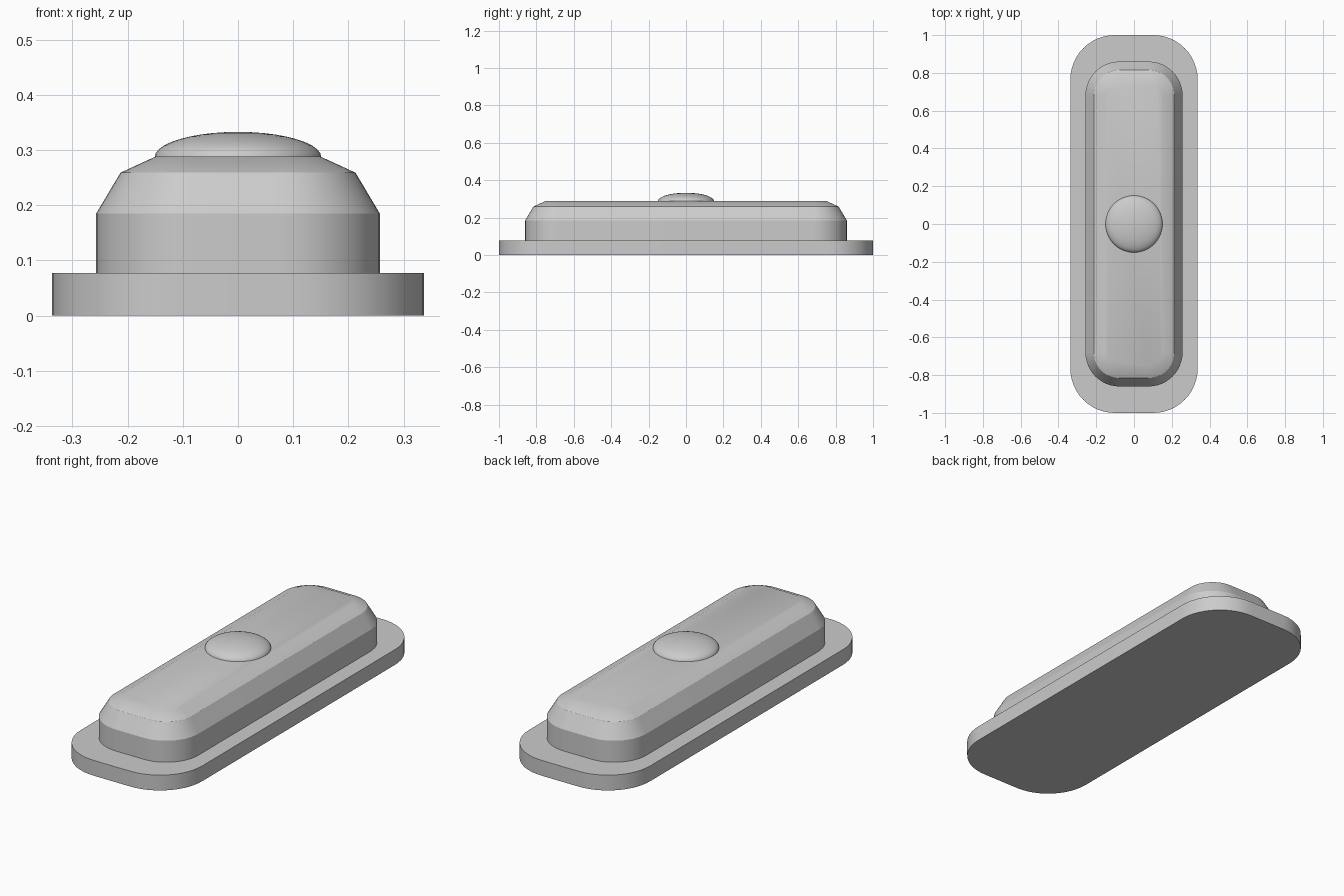
import bpy, bmesh, math

cube = bpy.data.objects.get("Cube")
if cube:
    bpy.data.objects.remove(cube, do_unlink=True)

grey = bpy.data.materials.new("plain grey")
grey.use_nodes = True
colour = (0.6, 0.6, 0.6, 1)
grey.diffuse_color = colour
grey.node_tree.nodes["Principled BSDF"].inputs["Base Color"].default_value = colour


def finish(name, bm):
    """Turn a bmesh into a smooth-shaded grey object."""
    bmesh.ops.recalc_face_normals(bm, faces=bm.faces)
    mesh = bpy.data.meshes.new(name)
    bm.to_mesh(mesh)
    bm.free()
    mesh.materials.append(grey)
    obj = bpy.data.objects.new(name, mesh)
    bpy.context.collection.objects.link(obj)
    bpy.ops.object.select_all(action='DESELECT')
    obj.select_set(True)
    bpy.context.view_layer.objects.active = obj
    bpy.ops.object.shade_smooth_by_angle(angle=math.radians(30))


def bridge(bm, lower, upper):
    for i in range(len(lower)):
        j = (i + 1) % len(lower)
        bm.faces.new((lower[i], lower[j], upper[j], upper[i]))


def rounded_slab(name, half_x, half_y, radius, levels, steps=12):
    """Stack rounded rectangles; each level is (inset, height)."""
    bm = bmesh.new()
    rings = []
    for inset, z in levels:
        ring = []
        for k, (sx, sy) in enumerate(((1, 1), (-1, 1), (-1, -1), (1, -1))):
            for i in range(steps + 1):
                a = (k + i / steps) * math.pi / 2
                x = sx * (half_x - radius) + (radius - inset) * math.cos(a)
                y = sy * (half_y - radius) + (radius - inset) * math.sin(a)
                ring.append(bm.verts.new((x, y, z)))
        rings.append(ring)
    for lower, upper in zip(rings, rings[1:]):
        bridge(bm, lower, upper)
    bm.faces.new(rings[0])
    bm.faces.new(rings[-1])
    finish(name, bm)


def dome(name, radius, base_z, height, sides=48, rows=10):
    """Half ellipsoid with a flat underside."""
    bm = bmesh.new()
    rings = []
    for r in range(rows):
        t = r / rows * math.pi / 2
        rings.append([bm.verts.new((radius * math.cos(t) * math.cos(a),
                                    radius * math.cos(t) * math.sin(a),
                                    base_z + height * math.sin(t)))
                      for a in (math.tau * i / sides for i in range(sides))])
    for lower, upper in zip(rings, rings[1:]):
        bridge(bm, lower, upper)
    tip = bm.verts.new((0, 0, base_z + height))
    for i in range(sides):
        bm.faces.new((rings[-1][i], rings[-1][(i + 1) % sides], tip))
    bm.faces.new(rings[0])
    finish(name, bm)


# Flat mounting plate
rounded_slab("base_plate", 0.337, 1.0, 0.235, [(0, 0), (0, 0.077)])
# Raised housing with a double chamfer
rounded_slab("housing", 0.257, 0.86, 0.18,
             [(0, 0.07), (0, 0.185), (0.044, 0.259), (0.107, 0.288)])
# Low domed button
dome("button", 0.151, 0.287, 0.046)
